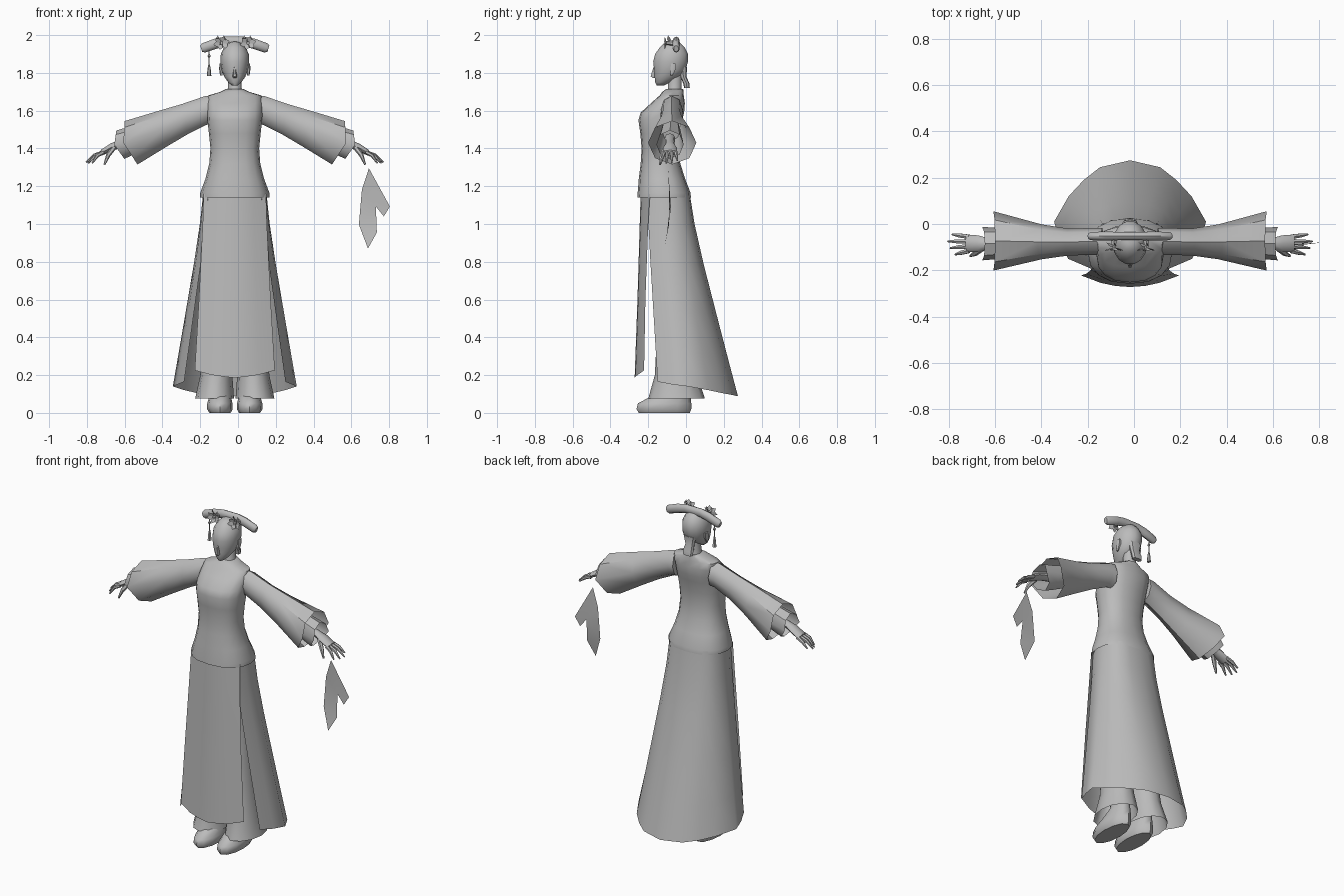
import bpy, bmesh, math
from mathutils import Vector

if "Cube" in bpy.data.objects:
    bpy.data.objects.remove(bpy.data.objects["Cube"])

CX = -0.017  # body centre line
grey = bpy.data.materials.new("soft_grey")
grey.diffuse_color = (0.5, 0.5, 0.5, 1)
grey.use_nodes = True
grey.node_tree.nodes["Principled BSDF"].inputs["Base Color"].default_value = grey.diffuse_color


def finish(name, bm, angle=45):
    bmesh.ops.recalc_face_normals(bm, faces=bm.faces)
    me = bpy.data.meshes.new(name)
    bm.to_mesh(me)
    bm.free()
    me.materials.append(grey)
    ob = bpy.data.objects.new(name, me)
    bpy.context.collection.objects.link(ob)
    bpy.ops.object.select_all(action='DESELECT')
    ob.select_set(True)
    bpy.context.view_layer.objects.active = ob
    bpy.ops.object.shade_smooth_by_angle(angle=math.radians(angle))
    return ob


def loft(name, rings, closed=True, caps=(True, True), angle=45, bm=None):
    """Skin a list of point rings; returns the object unless adding to bm."""
    own = bm is None
    bm = bm or bmesh.new()
    vs = [[bm.verts.new(p) for p in r] for r in rings]
    n = len(vs[0])
    for a, b in zip(vs, vs[1:]):
        for i in range(n if closed else n - 1):
            j = (i + 1) % n
            bm.faces.new((a[i], a[j], b[j], b[i]))
    if closed and caps[0]:
        bm.faces.new(vs[0])
    if closed and caps[1]:
        bm.faces.new(vs[-1])
    return finish(name, bm, angle) if own else None


def oval(z, hw, yf, yb, x=CX, n=16, power=1.0):
    """Level ring from front y, back y and half width."""
    def p(v):
        return math.copysign(abs(v) ** power, v)
    yc, ry = (yf + yb) / 2, (yb - yf) / 2
    return [(x + hw * p(math.cos(t)), yc + ry * p(math.sin(t)), z)
            for t in (2 * math.pi * i / n for i in range(n))]


def arm_ring(s, top, bot, yc, hw, n=8, side=None):
    """Upright ring across an arm; side moves the middle of the ring outward."""
    xm = side if side else (top[0] + bot[0]) / 2
    out = []
    for i in range(n):
        t = 2 * math.pi * i / n
        c, k = math.cos(t), math.sin(t)
        end = top if k > 0 else bot
        x = xm + (end[0] - xm) * abs(k)
        zm = (top[1] + bot[1]) / 2
        out.append((CX + s * x, yc + hw * c, zm + (end[1] - zm) * abs(k)))
    return out


def tube(bm, pts, radii, n=6, flat=1.0):
    """Tapered tube along points."""
    pts = [Vector(p) for p in pts]
    rings = []
    for i, p in enumerate(pts):
        d = (pts[min(i + 1, len(pts) - 1)] - pts[max(i - 1, 0)]).normalized()
        u = d.cross(Vector((0, 1, 0)))
        u = (u if u.length > .1 else d.cross(Vector((1, 0, 0)))).normalized()
        v = d.cross(u)
        rings.append([p + radii[i] * (flat * u * math.cos(2 * math.pi * k / n)
                      + v * math.sin(2 * math.pi * k / n)) for k in range(n)])
    loft("", rings, bm=bm)


# Tunic: hem, waist, bust, shoulders
loft("tunic", [oval(*r, power=.85) for r in (
    (1.17, .165, -.235, 0), (1.14, .183, -.258, .026), (1.165, .183, -.256, .024),
    (1.24, .155, -.25, -.005), (1.32, .135, -.24, -.03), (1.40, .129, -.235, -.04),
    (1.48, .137, -.242, -.035), (1.55, .145, -.252, -.02), (1.59, .146, -.24, -.01),
    (1.64, .147, -.185, -.006), (1.68, .142, -.14, -.012), (1.70, .075, -.125, -.012),
    (1.715, .045, -.105, -.015))])

# Neck and head
loft("neck", [oval(*r, n=10) for r in (
    (1.68, .05, -.11, -.015), (1.72, .036, -.097, -.022), (1.80, .036, -.095, -.02))])
loft("head", [oval(*r, n=14) for r in (
    (1.732, .014, -.155, -.12), (1.75, .035, -.164, -.08), (1.78, .056, -.168, -.03),
    (1.815, .07, -.171, 0), (1.86, .076, -.176, .013), (1.90, .074, -.166, .013),
    (1.935, .058, -.14, -.005), (1.958, .034, -.115, -.03), (1.965, .01, -.09, -.06))], angle=60)
loft("nose", [oval(*r, n=6) for r in (
    (1.772, .009, -.176, -.15), (1.782, .012, -.19, -.15), (1.83, .005, -.174, -.15))])
loft("nape_hair", [oval(*r, n=8, power=.7) for r in (
    (1.72, .03, -.01, .02), (1.745, .034, -.015, .018), (1.78, .028, -.03, .002),
    (1.83, .04, -.04, .006))])
for s, side in ((-1, "left"), (1, "right")):
    loft(side + "_ear", [oval(*r, x=CX + s * .072, n=6) for r in (
        (1.785, .006, -.082, -.07), (1.82, .011, -.085, -.052), (1.85, .009, -.08, -.05))])

# Headdress bar with drooping rounded ends
bm = bmesh.new()
bar = [(-.178, 1.928), (-.165, 1.932), (-.10, 1.955), (-.05, 1.966), (.05, 1.966),
       (.10, 1.955), (.165, 1.932), (.178, 1.928)]
tube(bm, [(CX + x, -.052, z) for x, z in bar],
     [.013, .019, .02, .019, .019, .02, .019, .013], n=10, flat=1.35)
finish("headdress_bar", bm)

# Headdress flowers: pointed petals around a bead
for s, side in ((-1, "left"), (1, "right")):
    bm = bmesh.new()
    c = Vector((CX + s * .07, -.1, 1.958))
    for k in range(6):
        t = math.pi * k / 3 + .3
        d = Vector((math.cos(t), -.35, math.sin(t) * .8))
        w = Vector((-math.sin(t), 0, math.cos(t))) * .014
        pts = (c, c + d * .028 + w, c + d * .045, c + d * .028 - w)
        bm.faces.new([bm.verts.new(p) for p in pts])
    for dx in (-.02, .012):
        pts = (c + Vector((0, .01, 0)), c + Vector((dx - .012, .02, .02)),
               c + Vector((dx, .005, .04)), c + Vector((dx + .012, 0, .02)))
        bm.faces.new([bm.verts.new(p) for p in pts])
    tube(bm, [c + Vector((0, .03, 0)), c + Vector((0, -.015, 0))], [.014, .008])
    finish(side + "_flower", bm)

# Hanging tassel
bm = bmesh.new()
tx = -.153
tube(bm, [(tx, -.055, 1.915), (tx, -.055, 1.835)], [.003, .003])
tube(bm, [(tx, -.055, 1.90), (tx, -.055, 1.89), (tx, -.055, 1.88)], [.003, .009, .003])
tube(bm, [(tx, -.055, 1.845), (tx, -.055, 1.825), (tx, -.055, 1.783)], [.004, .008, .012])
finish("tassel", bm)

# Sleeves, cuffs, hands, trousers and shoes on both sides
for s, side in ((-1, "left"), (1, "right")):
    loft(side + "_sleeve", [arm_ring(s, *r) for r in (
        ((.125, 1.68), (.115, 1.53), -.075, .058),
        ((.155, 1.678), (.15, 1.525), -.075, .058),
        ((.28, 1.635), (.25, 1.475), -.078, .058),
        ((.40, 1.60), (.36, 1.41), -.077, .075),
        ((.583, 1.545), (.515, 1.315), -.073, .128, 8, .59))], caps=(True, False))
    loft(side + "_cuff", [arm_ring(s, *r) for r in (
        ((.42, 1.565), (.39, 1.44), -.08, .05),
        ((.56, 1.515), (.53, 1.37), -.083, .066),
        ((.627, 1.495), (.585, 1.345), -.085, .072, 8, .638))], caps=(True, False))
    bm = bmesh.new()

    def P(x, y, z):
        return (CX + s * x, y, z)
    loft("", [arm_ring(s, *r) for r in (
        ((.50, 1.48), (.49, 1.43), -.085, .028),
        ((.62, 1.442), (.61, 1.402), -.085, .024),
        ((.66, 1.425), (.65, 1.385), -.085, .036),
        ((.71, 1.392), (.705, 1.362), -.084, .038))], bm=bm)
    for y0, y1, x1, z1 in ((-.116, -.132, .755, 1.322), (-.096, -.104, .776, 1.322),
                           (-.075, -.075, .787, 1.326), (-.055, -.045, .768, 1.335)):
        tube(bm, [P(.695, y0, 1.38), P((.70 + x1) / 2, (y0 + y1) / 2, 1.363), P(x1, y1, z1)],
             [.011, .010, .004])
    tube(bm, [P(.64, -.105, 1.405), P(.67, -.128, 1.365), P(.69, -.138, 1.315)],
         [.014, .012, .005])
    finish(side + "_hand", bm)

    loft(side + "_trouser_leg", [oval(*r, x=CX + s * r2, n=12) for r, r2 in (
        ((.075, .103, -.2, .1), .107), ((.20, .085, -.165, .06), .098),
        ((.50, .075, -.15, .02), .085), ((1.12, .07, -.18, -.02), .075))], caps=(False, True))
    loft(side + "_shoe", [oval(*r, x=CX + s * r2, n=12) for r, r2 in (
        ((0, .056, -.25, .02), .078), ((.02, .068, -.262, .028), .079),
        ((.05, .067, -.255, .028), .079), ((.085, .058, -.19, .025), .078),
        ((.13, .046, -.12, .02), .078), ((.25, .04, -.09, .01), .08))], angle=50)


def interp(a, b, t):
    return tuple(p + (q - p) * t for p, q in zip(a, b))


# Open-front overskirt: half outlines at waist and hem, swept with a slight flare
waist = [(.14, -.205, 1.16), (.165, -.15, 1.16), (.168, -.09, 1.16), (.155, -.04, 1.16),
         (.12, 0, 1.16), (.065, .015, 1.16), (0, .02, 1.16)]
hem = [(.268, -.15, .165), (.305, -.07, .15), (.328, .01, .14), (.265, .12, .12),
       (.2, .19, .105), (.13, .245, .095), (0, .275, .088)]
rings = []
for t, f in ((0, 0), (.15, .10), (.35, .29), (.6, .56), (.82, .80), (1, 1)):
    half = []
    for w, h in zip(waist, hem):
        x, y, _ = interp(w, h, f)
        half.append((x, y, interp(w, h, t)[2]))
    rings.append([(CX + x, y, z) for x, y, z in half]
                 + [(CX - x, y, z) for x, y, z in half[-2::-1]])
loft("overskirt", rings, closed=False, angle=60)

# Front apron panel with a wavy hem
rings = []
for z, hw, yc, ye, dip in ((1.16, .165, -.24, -.19, 0), (1.0, .17, -.245, -.2, 0),
                           (.6, .19, -.257, -.215, 0), (.225, .212, -.272, -.222, .04)):
    rings.append([(CX + hw * u, yc + (ye - yc) * u * u, z - dip * (1 - abs(u)) ** .6)
                  for u in (-1, -.6, -.3, 0, .3, .6, 1)])
loft("front_apron", rings, closed=False, angle=60)

# Handkerchief: thin forked cloth below the hand
bm = bmesh.new()
cloth = [(.693, -.095, 1.295), (.656, -.09, 1.183), (.64, -.09, .997), (.688, -.115, .87),
         (.735, -.1, .955), (.73, -.085, 1.093), (.772, -.085, 1.04), (.804, -.08, 1.093)]
v = [bm.verts.new(p) for p in cloth]
for f in ((0, 1, 5), (1, 2, 5), (2, 4, 5), (2, 3, 4), (0, 5, 7), (5, 6, 7)):
    bm.faces.new([v[i] for i in f])
finish("handkerchief", bm)
